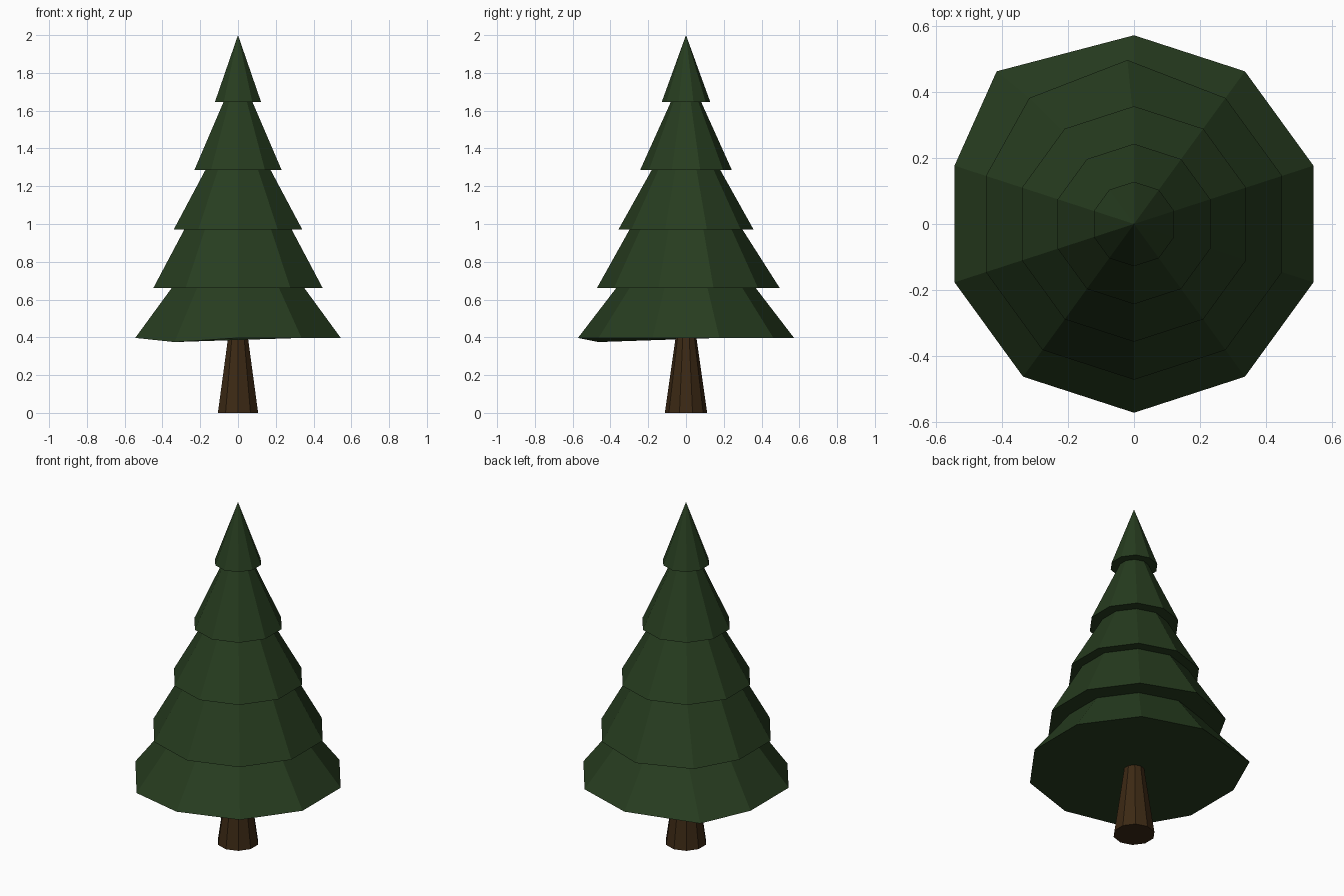
import bpy, bmesh, math

if "Cube" in bpy.data.objects:
    bpy.data.objects.remove(bpy.data.objects["Cube"])

SIDES = 10


def material(name, color):
    m = bpy.data.materials.new(name)
    m.diffuse_color = color
    m.use_nodes = True
    m.node_tree.nodes["Principled BSDF"].inputs["Base Color"].default_value = m.diffuse_color
    return m


def lathe(name, profile, mat, apex=None, nudges={}):
    """Stack ten-sided rings (radius, z); vertex 0 of each ring points to +y.
    nudges maps (ring, vertex) to an offset."""
    bm = bmesh.new()
    rings = []
    for r, z in profile:
        ring = []
        for i in range(SIDES):
            a = math.pi / 2 + i * math.tau / SIDES
            ring.append(bm.verts.new((r * math.cos(a), r * math.sin(a), z)))
        rings.append(ring)
    for (k, i), (dx, dy, dz) in nudges.items():
        v = rings[k][i].co
        v.x += dx
        v.y += dy
        v.z += dz
    for lo, hi in zip(rings, rings[1:]):
        for i in range(SIDES):
            j = (i + 1) % SIDES
            bm.faces.new((lo[i], lo[j], hi[j], hi[i]))
    bm.faces.new(rings[0][::-1])
    if apex is None:
        bm.faces.new(rings[-1])
    else:
        tip = bm.verts.new((0, 0, apex))
        for i in range(SIDES):
            bm.faces.new((rings[-1][i], rings[-1][(i + 1) % SIDES], tip))
    bmesh.ops.recalc_face_normals(bm, faces=bm.faces[:])
    me = bpy.data.meshes.new(name)
    bm.to_mesh(me)
    bm.free()
    ob = bpy.data.objects.new(name, me)
    bpy.context.collection.objects.link(ob)
    me.materials.append(mat)
    return ob


green = material("needles", (0.02, 0.046, 0.014, 1))
brown = material("bark", (0.045, 0.022, 0.007, 1))

# Tapered trunk
lathe("trunk", [(0.112, 0), (0.055, 0.4)], brown)

# Foliage: five stepped tiers, each flaring out over the one below
lathe("foliage",
      [(0.572, 0.397), (0.37, 0.66),
       (0.472, 0.66), (0.298, 0.972),
       (0.357, 0.972), (0.182, 1.285),
       (0.243, 1.285), (0.08, 1.647),
       (0.128, 1.647)],
      green, apex=2.0,
      # slightly irregular rim corners
      nudges={(0, 1): (-0.08, 0, 0), (0, 4): (0, 0, -0.022),
              (2, 0): (-0.02, 0.025, 0), (2, 1): (-0.04, 0, 0)})
